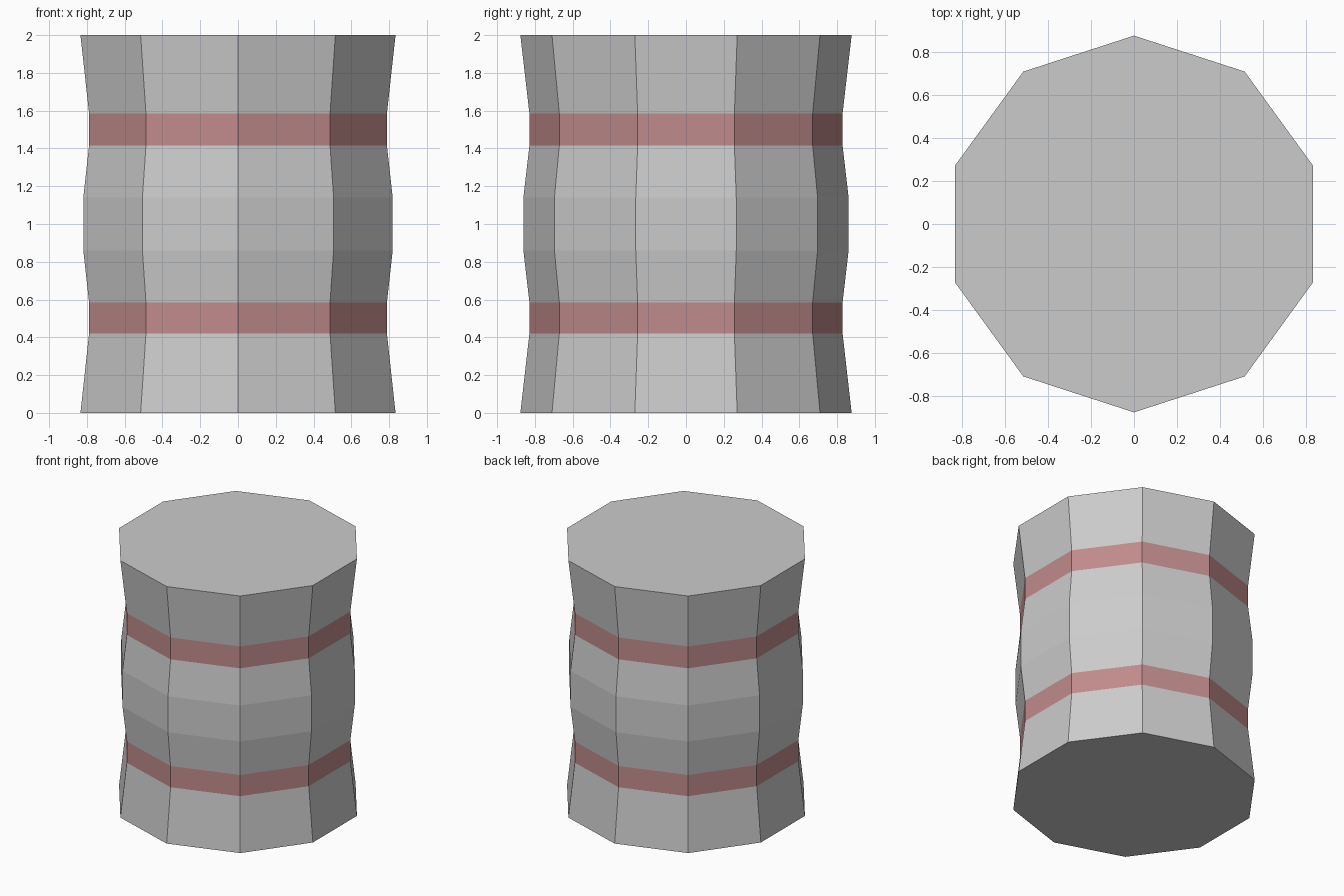
import bpy, bmesh
from math import cos, sin, pi

if "Cube" in bpy.data.objects:
    bpy.data.objects.remove(bpy.data.objects["Cube"])

SIDES = 10
R_END, R_BAND, R_BELLY = 0.877, 0.829, 0.861

red = bpy.data.materials.new("band_red")
red.diffuse_color = (0.53, 0.26, 0.26, 1)
red.use_nodes = True
red.node_tree.nodes["Principled BSDF"].inputs["Base Color"].default_value = red.diffuse_color


def lathe(name, profile, cap_bottom=False, cap_top=False, material=None):
    """Ten-sided turned shell from (radius, z) points, bottom to top."""
    bm = bmesh.new()
    rings = []
    for r, z in profile:
        rings.append([bm.verts.new((r * cos(pi / 2 + 2 * pi * i / SIDES),
                                    r * sin(pi / 2 + 2 * pi * i / SIDES), z))
                      for i in range(SIDES)])
    for low, high in zip(rings, rings[1:]):
        for i in range(SIDES):
            j = (i + 1) % SIDES
            bm.faces.new((low[i], low[j], high[j], high[i]))
    if cap_bottom:
        bm.faces.new(rings[0][::-1])
    if cap_top:
        bm.faces.new(rings[-1])
    mesh = bpy.data.meshes.new(name)
    bm.to_mesh(mesh)
    bm.free()
    if material:
        mesh.materials.append(material)
    obj = bpy.data.objects.new(name, mesh)
    bpy.context.collection.objects.link(obj)
    return obj


# Grey body sections
lathe("lower_body", [(R_END, 0), (R_BAND, 0.42)], cap_bottom=True)
lathe("middle_body", [(R_BAND, 0.585), (R_BELLY, 0.86), (R_BELLY, 1.14), (R_BAND, 1.415)])
lathe("upper_body", [(R_BAND, 1.585), (R_END, 2)], cap_top=True)

# Red bands, flush with the body
for name, z0, z1 in (("lower_band", 0.42, 0.585), ("upper_band", 1.415, 1.585)):
    lathe(name, [(R_BAND, z0), (R_BAND, z1)], material=red)
